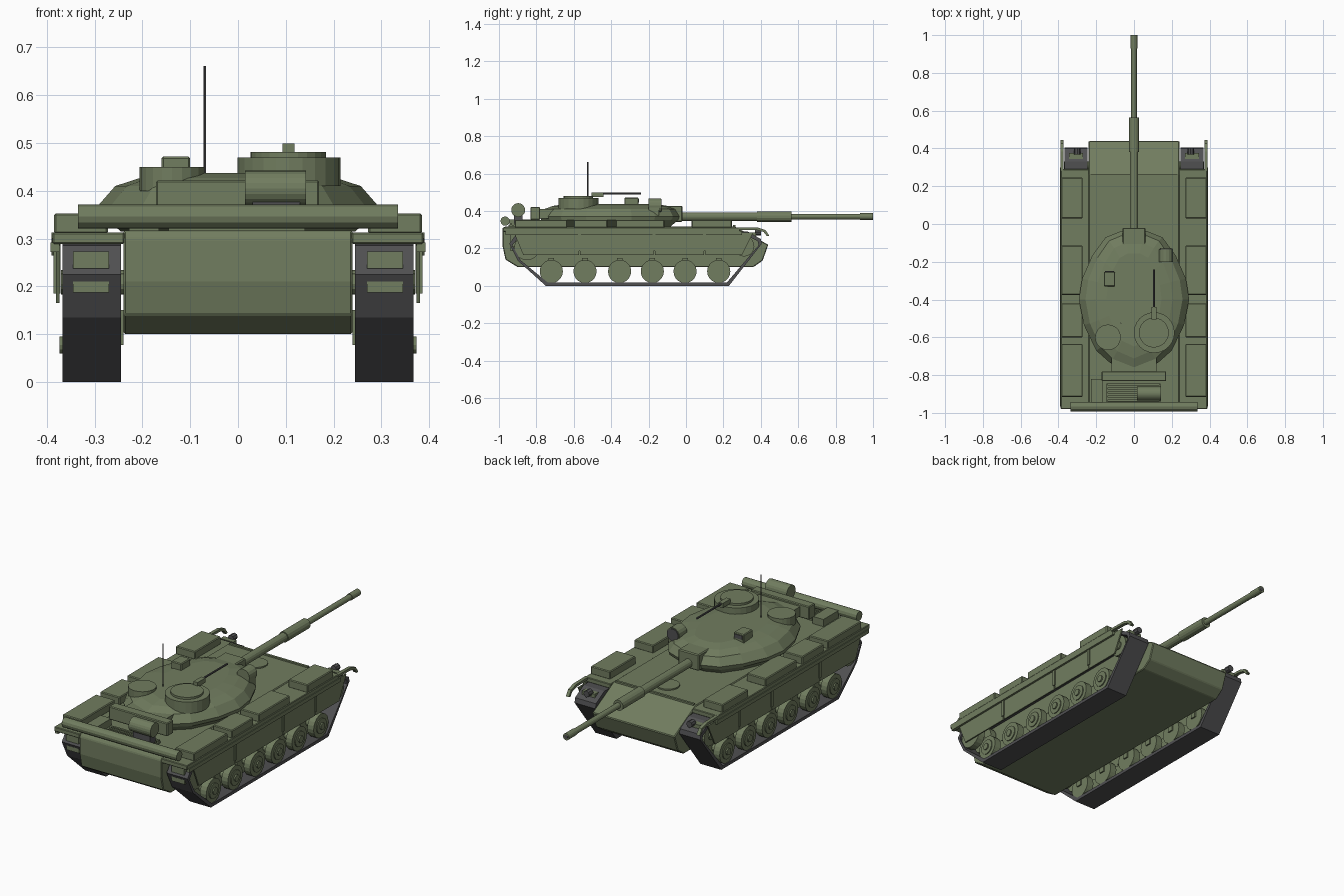
import bpy, bmesh, math
from mathutils import Matrix, Vector

if "Cube" in bpy.data.objects:
    bpy.data.objects.remove(bpy.data.objects["Cube"])


def material(name, rgb):
    m = bpy.data.materials.new(name)
    m.diffuse_color = (*rgb, 1)
    m.use_nodes = True
    m.node_tree.nodes["Principled BSDF"].inputs["Base Color"].default_value = m.diffuse_color
    return m


GREEN = material("olive green", (0.165, 0.205, 0.115))
GREY = material("dark grey", (0.08, 0.08, 0.083))


def finish(name, bm, mat, bevel=0.0):
    bmesh.ops.recalc_face_normals(bm, faces=bm.faces)
    me = bpy.data.meshes.new(name)
    bm.to_mesh(me)
    bm.free()
    me.materials.append(mat)
    ob = bpy.data.objects.new(name, me)
    bpy.context.collection.objects.link(ob)
    if bevel:
        b = ob.modifiers.new("bevel", "BEVEL")
        b.width, b.segments = bevel, 1
    return ob


def box(name, x, y, z, mat=GREEN, bevel=0.0):
    """Box from (min, max) pairs."""
    bm = bmesh.new()
    bmesh.ops.create_cube(bm, size=1)
    for v in bm.verts:
        v.co = [(a + b) / 2 + c * (b - a) for (a, b), c in zip((x, y, z), v.co)]
    return finish(name, bm, mat, bevel)


def cyl(name, axis, centre, span, r, mat=GREEN, sides=20, r2=None):
    """Cylinder along an axis; span is its extent on that axis."""
    bm = bmesh.new()
    bmesh.ops.create_cone(bm, cap_ends=True, segments=sides, radius1=r,
                          radius2=r if r2 is None else r2, depth=span[1] - span[0])
    d = Vector([axis == a for a in "xyz"])
    c = Vector(centre)
    c["xyz".index(axis)] = (span[0] + span[1]) / 2
    rot = Vector((0, 0, 1)).rotation_difference(d).to_matrix().to_4x4()
    bm.transform(Matrix.Translation(c) @ rot)
    return finish(name, bm, mat)


def prism(name, profile, x0, x1, mat=GREEN, bevel=0.0):
    """Side profile of (y, z) points pushed out along x."""
    bm = bmesh.new()
    a, b = [[bm.verts.new((x, y, z)) for y, z in profile] for x in (x0, x1)]
    n = len(profile)
    bm.faces.new(a)
    bm.faces.new(b)
    for i in range(n):
        j = (i + 1) % n
        bm.faces.new((a[i], a[j], b[j], b[i]))
    return finish(name, bm, mat, bevel)


def band(name, profile, x0, x1, mat):
    """Closed hollow belt following a side profile."""
    cy, cz = -0.27, 0.15
    inner = [(cy + (y - cy) * 0.975, cz + (z - cz) * 0.89) for y, z in profile]
    bm = bmesh.new()
    rings = [[bm.verts.new((x, y, z)) for y, z in p]
             for x, p in ((x0, profile), (x1, profile), (x1, inner), (x0, inner))]
    n = len(profile)
    for k in range(4):
        for i in range(n):
            j = (i + 1) % n
            p, q = rings[k], rings[(k + 1) % 4]
            bm.faces.new((p[i], p[j], q[j], q[i]))
    return finish(name, bm, mat)


# Hull and deck
prism("hull", [(-0.97, 0.317), (-0.98, 0.30), (-0.98, 0.21), (-0.965, 0.14),
               (-0.90, 0.10), (0.36, 0.10), (0.41, 0.135), (0.44, 0.22),
               (0.26, 0.317)], -0.24, 0.24, bevel=0.004)
cyl("driver_hatch", "z", (0, 0.15, 0), (0.31, 0.324), 0.057)
box("splash_strip", (-0.23, 0.23), (0.252, 0.264), (0.312, 0.324))
box("engine_grille_base", (-0.145, 0.14), (-0.95, -0.845), (0.315, 0.325))
for i in range(5):
    y = -0.94 + i * 0.021
    box("grille_slat", (-0.14, 0.135), (y, y + 0.011), (0.32, 0.333))
box("engine_side_box", (-0.228, -0.165), (-0.945, -0.82), (0.315, 0.355))

# Rear log and fuel drum
cyl("rear_log", "x", (0, -0.967, 0.346), (-0.335, 0.335), 0.025, sides=12)
cyl("fuel_drum", "x", (0, -0.897, 0.405), (0.015, 0.142), 0.037)
box("drum_bracket", (0.03, 0.13), (-0.92, -0.875), (0.317, 0.39), GREY)

TRACK = [(-0.75, 0.0), (0.23, 0.0), (0.405, 0.225), (0.40, 0.25), (0.33, 0.29),
         (-0.90, 0.285), (-0.945, 0.225), (-0.90, 0.135)]
WHEELS = [-0.72, -0.54, -0.355, -0.18, -0.005, 0.175]
BOXES = [(0.03, 0.245), (-0.375, -0.115), (-0.60, -0.42), (-0.915, -0.635)]
SKIRTS = [(-0.92, -0.573, 0.05, 0), (-0.567, -0.173, 0, 0),
          (-0.167, 0.097, 0, 0), (0.103, 0.36, 0, 0.06)]

for s in (-1, 1):
    def X(a, b):
        return tuple(sorted((s * a, s * b)))

    # Running gear
    band("track", TRACK, *X(0.245, 0.367), GREY)
    for y in WHEELS:
        cyl("road_wheel_inner", "x", (0, y, 0.077), X(0.247, 0.285), 0.062)
        cyl("road_wheel_outer", "x", (0, y, 0.077), X(0.325, 0.362), 0.062)
        cyl("wheel_rim", "x", (0, y, 0.077), X(0.36, 0.367), 0.040)
        cyl("wheel_hub", "x", (0, y, 0.077), X(0.28, 0.374), 0.018, sides=12)
        box("swing_arm", X(0.24, 0.27), (y - 0.015, y + 0.015), (0.077, 0.15))
    for n, y, z, r in (("sprocket", -0.85, 0.205, 0.068), ("idler", 0.31, 0.212, 0.055)):
        cyl(n, "x", (0, y, z), X(0.25, 0.285), r)
        cyl(n, "x", (0, y, z), X(0.325, 0.362), r)
        cyl(n + "_hub", "x", (0, y, z), X(0.24, 0.37), 0.022, sides=12)
    # Sprocket and idler drums showing through the belt
    for y0, y1, z0, z1 in ((-0.942, -0.91, 0.237, 0.273), (-0.938, -0.905, 0.187, 0.21),
                           (0.345, 0.375, 0.26, 0.284)):
        box("belt_gap", X(0.27, 0.345), (y0, y1), (z0, z1))

    # Fender, bent front tab and stowage boxes
    box("fender", X(0.238, 0.388), (-0.98, 0.29), (0.289, 0.313), bevel=0.003)
    box("fender_lip", X(0.374, 0.392), (-0.965, 0.30), (0.272, 0.292))
    prism("front_tab", [(0.28, 0.313), (0.385, 0.311), (0.425, 0.298), (0.445, 0.268),
                        (0.433, 0.265), (0.415, 0.288), (0.38, 0.298), (0.28, 0.30)],
          *X(0.372, 0.390))
    for y in BOXES:
        box("stowage_box", X(0.272, 0.385), y, (0.31, 0.353), bevel=0.004)
    cyl("headlamp", "y", (s * 0.30, 0, 0.287), (0.368, 0.402), 0.017, GREY, 8)

    # Side skirt panels with sloped end panels
    for a, b, da, db in SKIRTS:
        prism("skirt_panel", [(a, 0.285), (b, 0.285), (b - db, 0.165), (a + da, 0.165)],
              *X(0.374, 0.381))
    for y in (-0.57, -0.17, 0.10):
        box("skirt_hinge", X(0.372, 0.386), (y - 0.008, y + 0.008), (0.185, 0.285))

# Turret lofted from one egg-shaped outline
half = [(0.06, -0.035), (0.15, -0.07), (0.22, -0.165), (0.275, -0.29), (0.292, -0.40),
        (0.265, -0.535), (0.20, -0.67), (0.127, -0.735)]
outline = half + [(0, -0.782)] + [(-x, y) for x, y in reversed(half)]
bm = bmesh.new()
rings = []
for z, sx, sy in ((0.315, 0.84, 0.86), (0.352, 0.99, 0.98), (0.37, 1.0, 1.0),
                  (0.41, 0.88, 0.94), (0.427, 0.70, 0.82), (0.437, 0.5, 0.66)):
    rings.append([bm.verts.new((x * sx, -0.39 + (y + 0.39) * sy, z)) for x, y in outline])
for p, q in zip(rings, rings[1:]):
    for i in range(len(p)):
        j = (i + 1) % len(p)
        bm.faces.new((p[i], p[j], q[j], q[i]))
bm.faces.new(rings[0])
bm.faces.new(rings[-1])
finish("turret", bm, GREEN)
box("turret_rear_box", (-0.172, 0.17), (-0.832, -0.78), (0.352, 0.422), bevel=0.004)
box("rear_box_bracket", (-0.12, 0.12), (-0.79, -0.68), (0.36, 0.41))

# Gun
box("mantlet", (-0.06, 0.06), (-0.12, -0.02), (0.342, 0.428), bevel=0.005)
for n, a, b, r in (("gun_base", -0.03, 0.38, 0.023), ("gun_sleeve", 0.38, 0.565, 0.028),
                   ("gun_barrel", 0.56, 0.94, 0.015), ("gun_muzzle", 0.93, 1.0, 0.018)):
    cyl(n, "y", (0, 0, 0.37), (a, b), r, sides=14)
cyl("gun_bore", "y", (0, 0, 0.37), (0.99, 1.001), 0.011, GREY, 12)

# Turret roof fittings
cyl("cupola", "z", (0.107, -0.575, 0), (0.41, 0.47), 0.108, sides=24)
cyl("cupola_hatch", "z", (0.105, -0.575, 0), (0.46, 0.481), 0.079, sides=24)
cyl("loader_hatch", "z", (-0.138, -0.60, 0), (0.40, 0.45), 0.068)
box("sight_box", (-0.16, -0.10), (-0.33, -0.253), (0.41, 0.472), bevel=0.004)
box("sight_window", (-0.153, -0.107), (-0.256, -0.25), (0.445, 0.465), GREY)
box("searchlight_mount", (0.135, 0.205), (-0.20, -0.145), (0.375, 0.43))
cyl("searchlight", "y", (0.17, 0, 0.43), (-0.20, -0.135), 0.037, sides=16)
cyl("searchlight_lens", "y", (0.17, 0, 0.43), (-0.14, -0.13), 0.033, GREY, 16)
box("machine_gun_body", (0.093, 0.118), (-0.505, -0.44), (0.475, 0.499))
cyl("machine_gun_barrel", "y", (0.105, 0, 0.493), (-0.45, -0.24), 0.005, GREY, 8)
cyl("antenna", "z", (-0.07, -0.525, 0), (0.43, 0.661), 0.003, GREY, 6)
